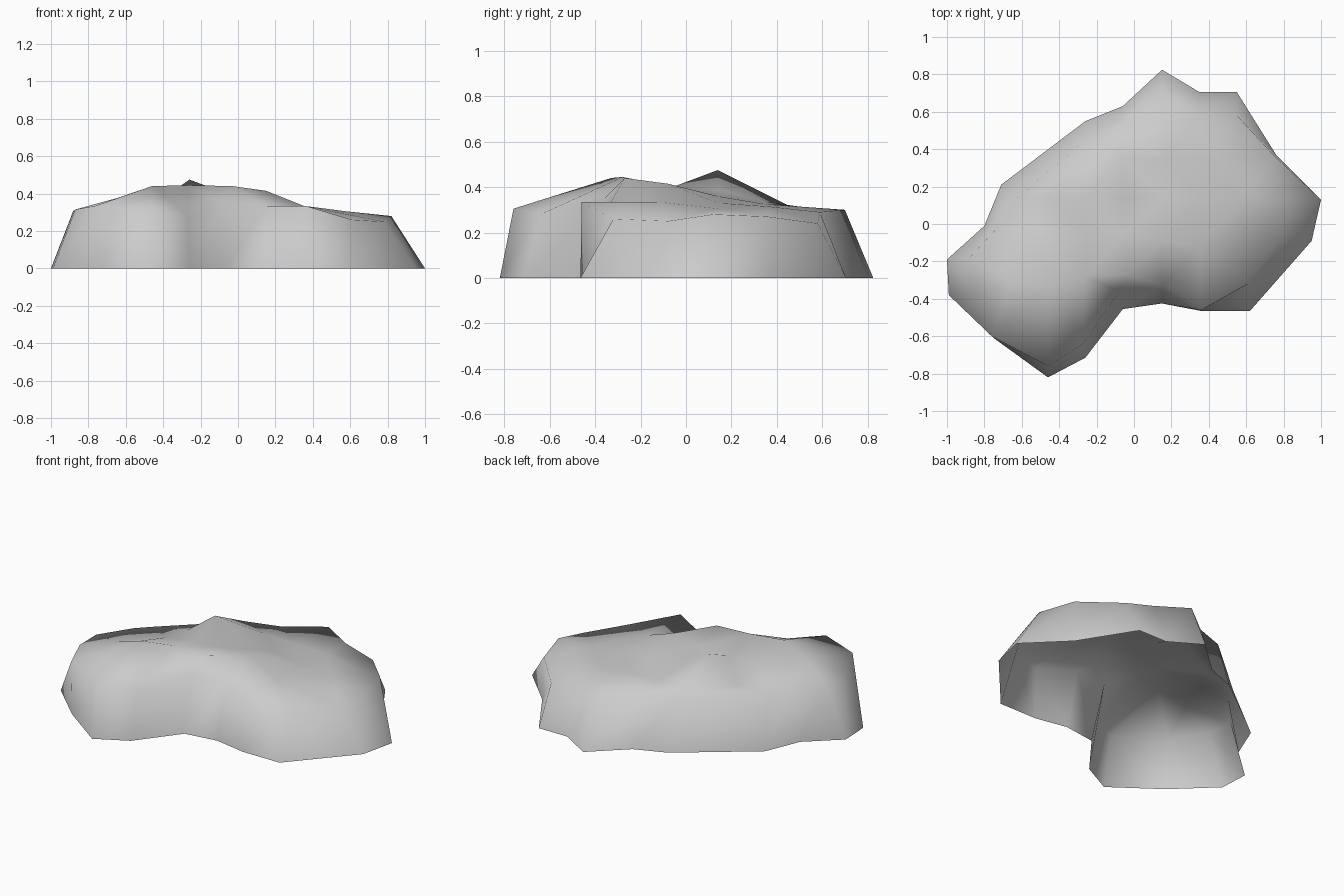
import bpy, bmesh
from mathutils import Vector
from mathutils.geometry import delaunay_2d_cdt

# Rock outline: ground x, y then shoulder x, y, z
OUTLINE = [
    (1.00, 0.13, 0.82, 0.12, 0.28), (0.95, -0.09, 0.78, -0.08, 0.25),
    (0.62, -0.465, 0.61, -0.32, 0.26), (0.36, -0.465, 0.36, -0.46, 0.335),
    (0.15, -0.425, 0.15, -0.33, 0.335), (-0.06, -0.455, -0.08, -0.36, 0.35),
    (-0.26, -0.715, -0.27, -0.64, 0.28), (-0.46, -0.82, -0.46, -0.76, 0.305),
    (-0.75, -0.61, -0.76, -0.60, 0.335), (-0.99, -0.38, -0.87, -0.36, 0.315),
    (-1.00, -0.19, -0.88, -0.18, 0.31), (-0.80, -0.01, -0.73, -0.02, 0.33),
    (-0.71, 0.21, -0.66, 0.11, 0.31), (-0.26, 0.55, -0.26, 0.45, 0.32),
    (-0.06, 0.63, -0.06, 0.53, 0.31), (0.15, 0.825, 0.15, 0.70, 0.30),
    (0.35, 0.705, 0.35, 0.59, 0.29), (0.55, 0.705, 0.55, 0.58, 0.24),
    (0.76, 0.37, 0.755, 0.36, 0.27),
]
# Humps and dips on the top
TOP = [
    (-0.46, -0.33, 0.44), (-0.26, -0.28, 0.445), (-0.03, -0.27, 0.44),
    (-0.65, -0.30, 0.375), (-0.46, -0.06, 0.36), (-0.26, -0.06, 0.39),
    (-0.06, -0.06, 0.40), (0.15, -0.08, 0.415), (-0.46, 0.14, 0.33),
    (-0.26, 0.14, 0.475), (-0.06, 0.14, 0.39), (0.15, 0.14, 0.36),
    (0.15, 0.35, 0.325), (-0.06, 0.35, 0.335), (0.35, 0.14, 0.33),
    (0.35, 0.36, 0.315), (0.35, -0.12, 0.335), (0.58, 0.14, 0.305),
]

stone = bpy.data.materials.new("grey stone")
stone.diffuse_color = (0.6, 0.6, 0.6, 1)

n = len(OUTLINE)
bm = bmesh.new()
base = [bm.verts.new((p[0], p[1], 0)) for p in OUTLINE]
upper = [bm.verts.new(p) for p in [q[2:] for q in OUTLINE] + TOP]

# Sloping side wall, open underneath
for i in range(n):
    j = (i + 1) % n
    bm.faces.new((base[j], base[i], upper[i], upper[j]))

# Triangulated cap inside the shoulder line
flat = [Vector(v.co.xy) for v in upper]
tris = delaunay_2d_cdt(flat, [], [list(range(n))[::-1]], 1, 1e-5)[2]
for t in tris:
    f = bm.faces.new([upper[k] for k in t])
    f.normal_update()
    if f.normal.z < 0:
        f.normal_flip()

for f in bm.faces:
    f.smooth = True
mesh = bpy.data.meshes.new("rock")
bm.to_mesh(mesh)
bm.free()
mesh.materials.append(stone)
rock = bpy.data.objects.new("rock", mesh)
bpy.context.collection.objects.link(rock)
